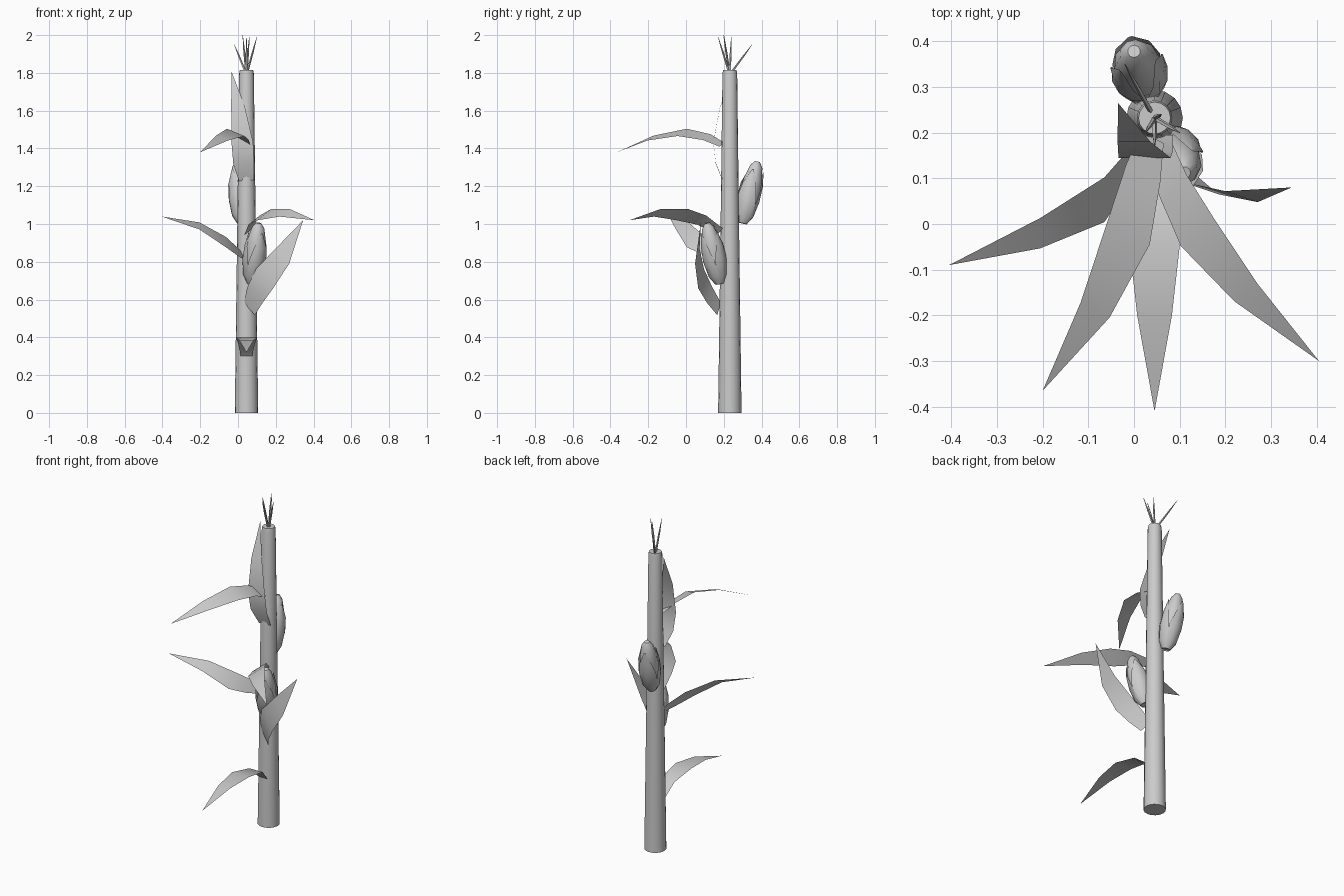
import bpy, math
from mathutils import Vector

if "Cube" in bpy.data.objects:
    bpy.data.objects.remove(bpy.data.objects["Cube"])

CX, CY = 0.045, 0.232


def make(name, verts, faces, angle=40):
    me = bpy.data.meshes.new(name)
    me.from_pydata([tuple(v) for v in verts], [], faces)
    me.update()
    ob = bpy.data.objects.new(name, me)
    bpy.context.collection.objects.link(ob)
    bpy.ops.object.select_all(action='DESELECT')
    ob.select_set(True)
    bpy.context.view_layer.objects.active = ob
    bpy.ops.object.shade_smooth_by_angle(angle=math.radians(angle))
    return ob


def lathe(name, base, tip, profile, sides, arc=None, start=0.0, angle=40):
    """Rings (t along axis, radius[, arc scale]); a full tube, or an open shell when arc is given."""
    base, tip = Vector(base), Vector(tip)
    axis = tip - base
    q = axis.to_track_quat('Z', 'Y')
    n = sides if arc is None else sides + 1
    verts, faces = [], []
    for p in profile:
        t, r = p[0], p[1]
        for i in range(n):
            if arc is None:
                a = 2 * math.pi * i / sides
            else:
                a = start + arc * p[2] * (i / sides - 0.5)
            verts.append(base + axis * t + q @ Vector((r * math.cos(a), r * math.sin(a), 0)))
    for k in range(len(profile) - 1):
        for i in range(sides):
            j = (i + 1) % n
            faces.append((k * n + i, k * n + j, k * n + n + j, k * n + n + i))
    if arc is None:
        faces.append(tuple(reversed(range(n))))
        faces.append(tuple(range((len(profile) - 1) * n, len(profile) * n)))
    return make(name, verts, faces, angle)


def leaf(name, spine, across, widths=(0.03, 0.045, 0.056, 0.038)):
    """Thin blade: paired edge points along a spine that ends in a single tip."""
    d = Vector(across).normalized()
    verts, faces = [], []
    for p, w in zip(spine, widths):
        verts += [Vector(p) - d * w, Vector(p) + d * w]
    verts.append(Vector(spine[-1]))
    for k in range(len(widths) - 1):
        faces.append((2 * k, 2 * k + 1, 2 * k + 3, 2 * k + 2))
    e = 2 * len(widths)
    faces.append((e - 2, e - 1, e))
    return make(name, verts, faces, 60)


# Tapered stalk
lathe("stalk", (CX, CY, 0), (CX, CY, 1.815),
      [(0, 0.062), (0.5, 0.050), (0.99, 0.039), (1, 0.035)], 16)

# Tassel spikes on top
for i, tip in enumerate([(-0.02, 0.35, 1.95), (0.025, 0.20, 2.0), (0.06, 0.24, 1.99),
                         (0.10, 0.20, 1.99), (0.045, 0.17, 1.99)]):
    lathe(f"tassel_{i + 1}", (CX, CY, 1.79), tip, [(0, 0.006), (0.6, 0.005), (1, 0.001)], 5)

# Arching leaves
leaf("leaf_bottom", [(CX, 0.175, 0.30), (CX, 0.11, 0.37), (CX, -0.04, 0.40),
                     (CX, -0.20, 0.385), (CX, -0.41, 0.32)], (1, 0, 0))
leaf("leaf_left", [(0.025, 0.18, 0.83), (-0.01, 0.125, 0.86), (-0.065, 0.053, 0.905),
                   (-0.205, -0.02, 0.99), (-0.405, -0.09, 1.04)], (0, 0.9, 0.5))
leaf("leaf_upper", [(0.04, 0.19, 1.42), (0.02, 0.11, 1.46), (-0.012, -0.02, 1.485),
                    (-0.085, -0.188, 1.455), (-0.2, -0.365, 1.38)], (0.85, -0.45, -0.35))
leaf("leaf_right", [(0.055, 0.18, 0.96), (0.085, 0.085, 1.02), (0.14, -0.02, 1.05),
                    (0.245, -0.15, 1.06), (0.405, -0.30, 1.02)], (0.8, 0.6, 0.65))
leaf("leaf_lower_right", [(0.06, 0.175, 0.55), (0.09, 0.125, 0.625), (0.14, 0.08, 0.71),
                          (0.235, 0.06, 0.83), (0.345, 0.08, 1.02)], (0.045, -0.015, -0.05),
     (0.045, 0.06, 0.07, 0.055))
leaf("leaf_top", [(0.045, 0.195, 1.23), (0.03, 0.158, 1.32), (0.023, 0.145, 1.43),
                  (0.0, 0.18, 1.62), (-0.035, 0.265, 1.81)], (1, 0, 0.05),
     (0.04, 0.055, 0.057, 0.036))

# Ears of grain, each wrapped in overlapping husk blades
EAR = [(0, 0.025), (0.12, 0.042), (0.4, 0.055), (0.7, 0.050), (0.92, 0.033), (1, 0.014)]
HUSK = [(-0.02, 0.024, 1), (0.12, 0.05, 1), (0.38, 0.063, 0.9), (0.62, 0.060, 0.6), (0.86, 0.046, 0.08)]
for side, base, tip in [("back", (0.02, 0.30, 1.01), (0.0, 0.378, 1.33)),
                        ("front", (0.072, 0.178, 0.69), (0.11, 0.112, 1.005))]:
    lathe(f"ear_{side}", base, tip, EAR, 10)
    for i in range(3):
        lathe(f"husk_{side}_{i + 1}", base, tip, HUSK, 4,
              arc=math.radians(130), start=math.radians(30 + 120 * i))
